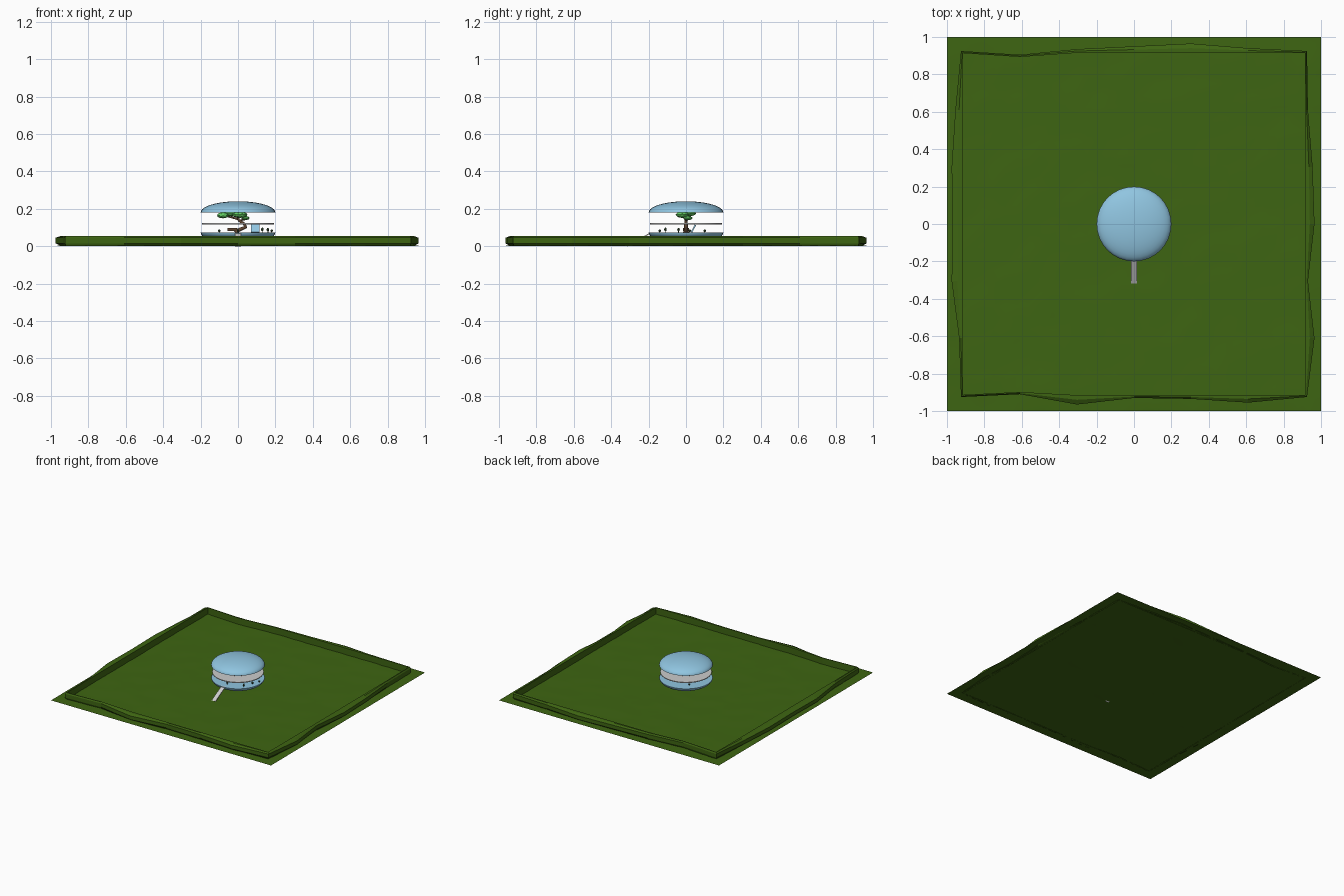
import bpy, bmesh, math, random

if "Cube" in bpy.data.objects:
    bpy.data.objects.remove(bpy.data.objects["Cube"])

random.seed(4)


def mat(name, rgb):
    m = bpy.data.materials.new(name)
    m.diffuse_color = (*rgb, 1)
    m.use_nodes = True
    m.node_tree.nodes["Principled BSDF"].inputs["Base Color"].default_value = m.diffuse_color
    return m


GRASS = mat("grass", (0.048, 0.13, 0.006))
GLASS = mat("glass", (0.28, 0.56, 0.75))
BARK = mat("bark", (0.12, 0.06, 0.03))
LEAF = mat("leaf", (0.12, 0.60, 0.12))
SHRUB = mat("shrub", (0.04, 0.08, 0.03))


def make(name, verts, faces, m=None, smooth=False):
    me = bpy.data.meshes.new(name)
    me.from_pydata(verts, [], faces)
    bm = bmesh.new()
    bm.from_mesh(me)
    bmesh.ops.remove_doubles(bm, verts=bm.verts, dist=1e-6)
    bmesh.ops.recalc_face_normals(bm, faces=bm.faces)
    bm.to_mesh(me)
    bm.free()
    ob = bpy.data.objects.new(name, me)
    bpy.context.collection.objects.link(ob)
    if m:
        me.materials.append(m)
    if smooth:
        bpy.ops.object.select_all(action='DESELECT')
        bpy.context.view_layer.objects.active = ob
        ob.select_set(True)
        bpy.ops.object.shade_smooth_by_angle()
    return ob


def lathe(name, profile, m=None, n=32, closed=False):
    verts = [(r * math.cos(2 * math.pi * i / n), r * math.sin(2 * math.pi * i / n), z)
             for r, z in profile for i in range(n)]
    k = len(profile)
    faces = []
    for j in range(k if closed else k - 1):
        a, b = j * n, (j + 1) % k * n
        faces += [(a + i, a + (i + 1) % n, b + (i + 1) % n, b + i) for i in range(n)]
    return make(name, verts, faces, m, True)


def box(name, c, s, m=None, tilt=0):
    v = [(x * s[0] / 2, y * s[1] / 2, z * s[2] / 2) for x in (-1, 1) for y in (-1, 1) for z in (-1, 1)]
    f = [(0, 1, 3, 2), (4, 6, 7, 5), (0, 4, 5, 1), (2, 3, 7, 6), (0, 2, 6, 4), (1, 5, 7, 3)]
    ob = make(name, v, f, m)
    ob.location = c
    ob.rotation_euler.x = tilt
    return ob


def blob(name, c, s, m):
    bpy.ops.mesh.primitive_ico_sphere_add(subdivisions=2, radius=1, location=c)
    ob = bpy.context.object
    ob.name, ob.scale = name, s
    ob.data.materials.append(m)
    return ob


def limb(name, pts, m):
    # tapered tube through (x, y, z, radius) points
    cu = bpy.data.curves.new(name, 'CURVE')
    cu.dimensions, cu.bevel_depth, cu.bevel_resolution = '3D', 1.0, 1
    cu.use_fill_caps = True
    sp = cu.splines.new('POLY')
    sp.points.add(len(pts) - 1)
    for p, (x, y, z, r) in zip(sp.points, pts):
        p.co, p.radius = (x, y, z, 1), r
    cu.materials.append(m)
    ob = bpy.data.objects.new(name, cu)
    bpy.context.collection.objects.link(ob)


# gently uneven lawn sheet
G = 32
verts = []
for j in range(G + 1):
    for i in range(G + 1):
        edge = i in (0, G) or j in (0, G)
        verts.append((-1 + 2 * i / G, -1 + 2 * j / G, 0 if edge else random.uniform(0, .004)))
make("lawn", verts, [(j * (G + 1) + i, j * (G + 1) + i + 1, (j + 1) * (G + 1) + i + 1, (j + 1) * (G + 1) + i)
                     for j in range(G) for i in range(G)], GRASS, True)

# wavy hedge wall around the lawn, closed cross-section
sides = [(.92, .91, .965, .93, .935, .955), (.925, .965, .93, .965, .955, .93),
         (.905, .94, .965, .95, .935, .905), (.905, .955, .975, .97, .975, .935)]
verts, faces = [], []
# rings: (height, outward blend from the inner line, inset)
rings = ((0, .5, 0), (.015, 1, 0), (.045, 1, 0), (.055, .5, 0), (.055, 0, 0), (0, 0, 0))
for z, blend, _ in rings:
    for s, offs in enumerate(sides):
        for k, o in enumerate(offs):
            if k == 0:
                o = .925
            inner = min(.915, o - .012)
            o = inner + (o - inner) * blend
            x, y = -.915 + 1.83 * k / 6, -o
            if k == 0:
                x = -o
            for _ in range(s):
                x, y = -y, x
            verts.append((x, y, z))
for r in range(len(rings) - 1):
    faces += [(r * 24 + i, r * 24 + (i + 1) % 24, r * 24 + 24 + (i + 1) % 24, r * 24 + 24 + i)
              for i in range(24)]
make("hedge_wall", verts, faces, GRASS)

# round pavilion: lens-shaped underside, floor, ring deck and domed roof
arc = [math.pi / 2 * i / 10 for i in range(11)]
lathe("bowl_base", [(.2 * math.cos(a), .073 - .06 * math.sin(a)) for a in arc], GLASS)
lathe("floor_disc", [(.199, .072), (0, .072)], GLASS)
lathe("ring_deck", [(.08, .117), (.192, .117), (.192, .123), (.08, .123)], closed=True)
lathe("dome_roof", [(.2 * math.cos(a), .18 + .06 * math.sin(a)) for a in arc], GLASS)

# ramp down to the lawn
slope = math.atan2(.068, .125)
box("entry_ramp", (0, -.252, .036), (.034, .148, .006), None, slope)

# twisted tree
limb("tree_trunk", [(-.01, 0, .07, .016), (.0, 0, .085, .012), (.04, 0, .102, .011), (.035, 0, .118, .009),
                    (.005, 0, .137, .008), (-.005, 0, .165, .005)], BARK)
limb("right_branch", [(.005, 0, .137, .006), (.04, .01, .143, .004)], BARK)
limb("left_branch", [(-.002, 0, .145, .006), (-.04, -.005, .155, .005), (-.07, 0, .162, .003)], BARK)
for c, s in (((-.08, 0, .165), (.033, .03, .016)), ((-.03, .01, .175), (.045, .045, .016)),
             ((.01, -.02, .168), (.042, .035, .017)), ((.04, .01, .15), (.022, .025, .011))):
    blob("leaf_clump", c, s, LEAF)

# bench, leaning panel and shrubs inside
box("bench", (-.03, 0, .088), (.05, .03, .016), BARK)
box("blue_panel", (.092, .04, .094), (.044, .008, .045), GLASS, -.5)
for x, y, h in ((.16, -.04, .028), (.18, .02, .02), (.13, -.11, .03), (.0, -.14, .02), (-.1, .1, .02)):
    limb("shrub_stem", [(x, y, .07, .002), (x, y, .07 + h * .6, .0015)], SHRUB)
    blob("shrub_top", (x, y, .07 + h * .65), (.007, .007, h * .35), SHRUB)
